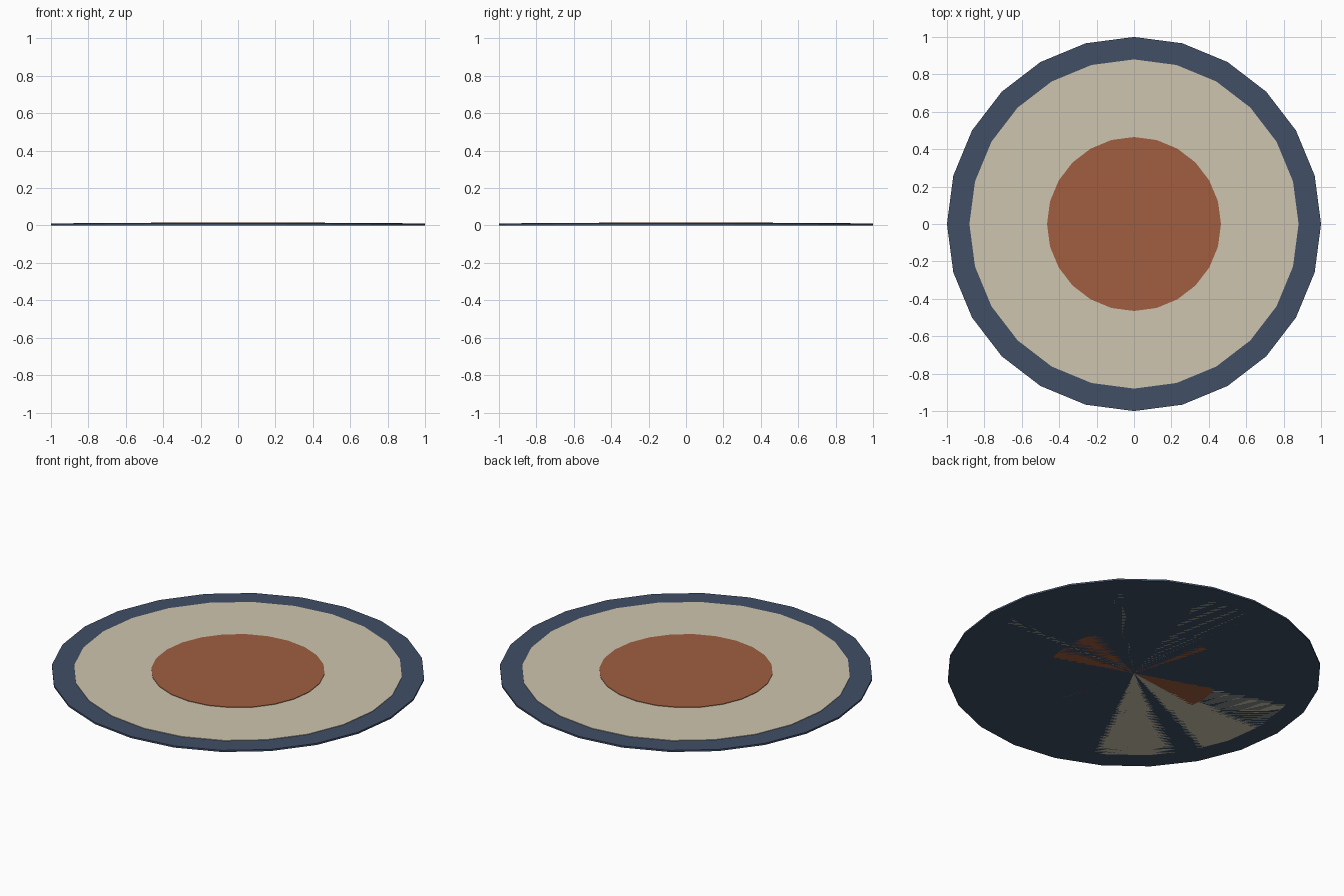
import bpy, bmesh
from mathutils import Matrix

if "Cube" in bpy.data.objects:
    bpy.data.objects.remove(bpy.data.objects["Cube"])

SIDES = 24


def disc(name, radius, height, color):
    """Flat faceted disc standing on z = 0, with fan caps."""
    bm = bmesh.new()
    bmesh.ops.create_cone(bm, cap_ends=True, cap_tris=True, segments=SIDES,
                          radius1=radius, radius2=radius, depth=height,
                          matrix=Matrix.Translation((0, 0, height / 2)))
    mesh = bpy.data.meshes.new(name)
    bm.to_mesh(mesh)
    bm.free()
    mat = bpy.data.materials.new(name + "_color")
    mat.diffuse_color = (*color, 1)
    mat.use_nodes = True
    mat.node_tree.nodes["Principled BSDF"].inputs["Base Color"].default_value = mat.diffuse_color
    mesh.materials.append(mat)
    obj = bpy.data.objects.new(name, mesh)
    bpy.context.collection.objects.link(obj)
    return obj


# Round rug: navy border, cream field, rust centre, each slightly higher
disc("rug_border", 1.0, 0.010, (0.052, 0.078, 0.133))
disc("rug_field", 0.88, 0.013, (0.62, 0.56, 0.43))
disc("rug_center", 0.465, 0.016, (0.35, 0.112, 0.051))
